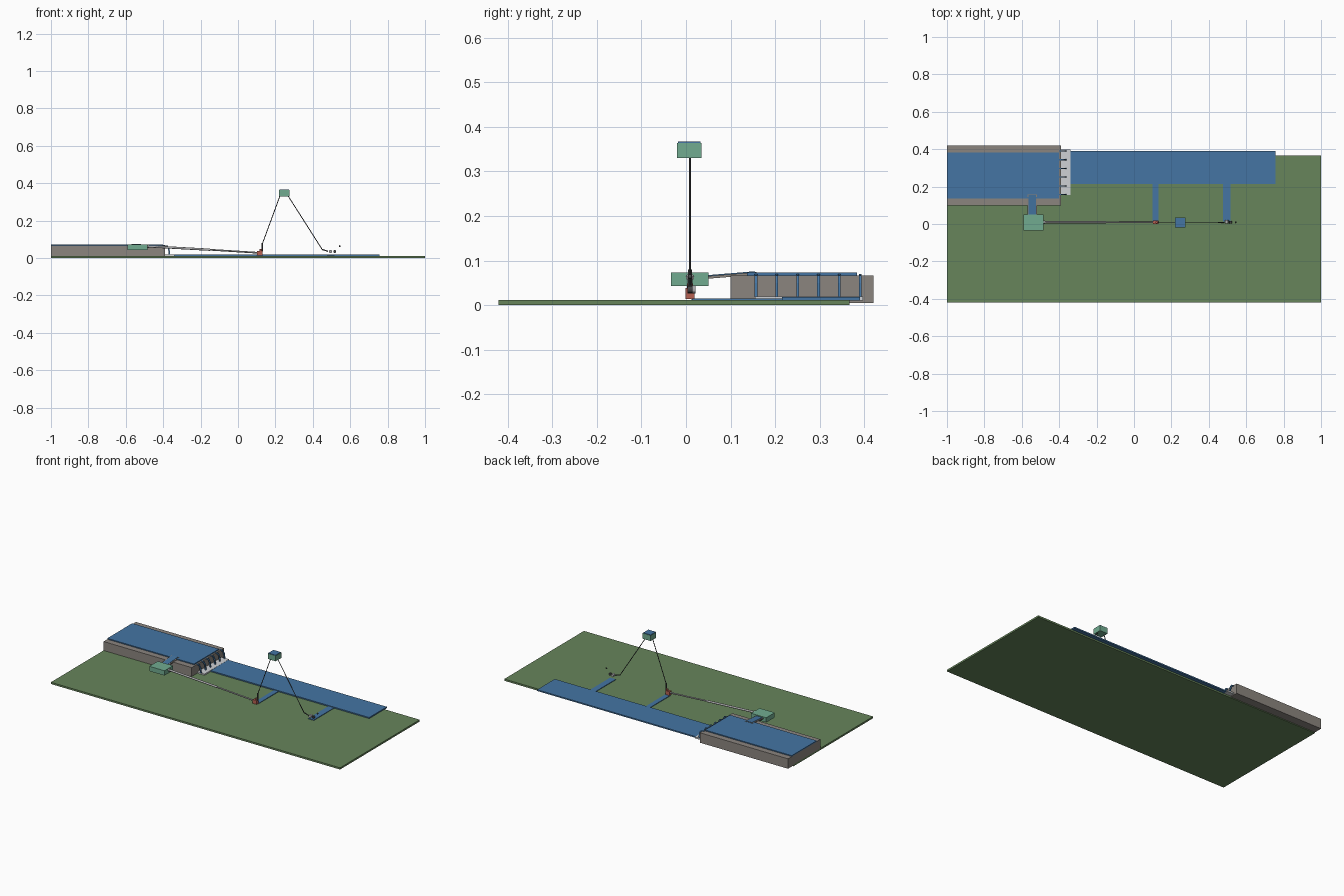
import bpy
from mathutils import Vector

if "Cube" in bpy.data.objects:
    bpy.data.objects.remove(bpy.data.objects["Cube"])


def material(name, rgb):
    m = bpy.data.materials.new(name)
    m.diffuse_color = (*rgb, 1)
    m.use_nodes = True
    m.node_tree.nodes["Principled BSDF"].inputs["Base Color"].default_value = m.diffuse_color
    return m


GRASS = material("grass green", (0.135, 0.235, 0.105))
WATER = material("water blue", (0.058, 0.178, 0.366))
STONE = material("stone grey", (0.26, 0.235, 0.212))
FOAM = material("foam white", (0.62, 0.64, 0.66))
MINT = material("tank green", (0.165, 0.41, 0.28))
RED = material("pump red", (0.47, 0.12, 0.085))
STEEL = material("pipe grey", (0.42, 0.42, 0.43))
DARK = material("dark metal", (0.06, 0.06, 0.065))


def mesh(name, verts, faces, mat):
    me = bpy.data.meshes.new(name)
    me.from_pydata(verts, [], faces)
    me.materials.append(mat)
    ob = bpy.data.objects.new(name, me)
    bpy.context.collection.objects.link(ob)
    return ob


def box(name, x, y, z, mat):
    """Box from (min, max) ranges."""
    v = [(a, b, c) for a in x for b in y for c in z]
    f = [(0, 1, 3, 2), (4, 6, 7, 5), (0, 4, 5, 1),
         (2, 3, 7, 6), (0, 2, 6, 4), (1, 5, 7, 3)]
    return mesh(name, v, f, mat)


def rod(name, a, b, r, mat, sides=12):
    """Round bar between two points."""
    a, b = Vector(a), Vector(b)
    bpy.ops.mesh.primitive_cylinder_add(vertices=sides, radius=r, depth=(b - a).length,
                                        location=(a + b) / 2)
    ob = bpy.context.object
    ob.name = name
    ob.rotation_euler = (b - a).to_track_quat('Z', 'Y').to_euler()
    ob.data.materials.append(mat)
    bpy.ops.object.shade_smooth_by_angle()
    return ob


def ball(name, loc, r, mat):
    bpy.ops.mesh.primitive_uv_sphere_add(segments=12, ring_count=8, radius=r, location=loc)
    ob = bpy.context.object
    ob.name = name
    ob.data.materials.append(mat)
    bpy.ops.object.shade_smooth_by_angle()


# Ground, raised reservoir and river
box("ground", (-1, 1), (-0.42, 0.367), (0, 0.011), GRASS)
box("reservoir_wall", (-1, -0.39), (0.1, 0.42), (0.005, 0.067), STONE)
box("reservoir_water", (-1, -0.40), (0.137, 0.383), (0.066, 0.073), WATER)
box("river", (-0.345, 0.757), (0.215, 0.39), (0.01, 0.018), WATER)
box("foam_pool", (-0.39, -0.34), (0.155, 0.397), (0.01, 0.019), FOAM)

# Falling water jets along the dam face
for i in range(6):
    y = 0.157 + i * 0.0467
    prof = [(-0.40, 0.070), (-0.375, 0.066), (-0.366, 0.05), (-0.362, 0.018),
            (-0.370, 0.018), (-0.374, 0.048), (-0.380, 0.06), (-0.40, 0.064)]
    n = len(prof)
    v = [(x, y + s * 0.003, z) for s in (-1, 1) for x, z in prof]
    quads = [(k, (k + 1) % n, (k + 1) % n + n, k + n) for k in range(n)]
    quads += [(k, n - 1 - k, n - 2 - k, k + 1) for k in range(n // 2 - 1)]
    quads += [(k + 1 + n, 2 * n - 2 - k, 2 * n - 1 - k, k + n) for k in range(n // 2 - 1)]
    mesh("water_jet", v, quads, WATER)

# Supply channel into the head tank, gently sloped
def sloped(name, x, y, z0, z1, t, mat):
    ob = box(name, x, y, (0, t), mat)
    for v in ob.data.vertices:
        v.co.z += z0 if v.co.y < sum(y) / 2 else z1


sloped("channel_bed", (-0.57, -0.518), (0.045, 0.158), 0.059, 0.068, 0.006, STONE)
sloped("channel_water", (-0.563, -0.525), (0.045, 0.155), 0.062, 0.071, 0.005, WATER)
box("head_tank", (-0.59, -0.485), (-0.034, 0.05), (0.043, 0.073), MINT)

# Drive pipe from the head tank to the pump
Y = 0.009
rod("drive_pipe_upper", (-0.487, Y, 0.063), (-0.15, Y, 0.0445), 0.006, STEEL)
rod("drive_pipe_lower", (-0.16, Y, 0.045), (0.11, Y, 0.028), 0.0045, STEEL)
rod("drive_pipe_collar", (-0.487, Y, 0.063), (-0.475, Y, 0.0623), 0.009, STEEL)

# Pump body with its pressure vessel
box("pump_body", (0.102, 0.13), (Y - 0.01, Y + 0.01), (0.014, 0.038), RED)
rod("pressure_vessel", (0.122, Y, 0.037), (0.122, Y, 0.048), 0.007, RED)
rod("pump_riser", (0.13, Y, 0.036), (0.131, Y, 0.08), 0.004, DARK)

# Return channels to the river
box("pump_return", (0.1, 0.13), (0.012, 0.22), (0.01, 0.0145), WATER)
box("turbine_return", (0.476, 0.515), (0.014, 0.22), (0.01, 0.0145), WATER)

# High tank with delivery and outlet pipes
box("high_tank", (0.22, 0.275), (-0.02, 0.035), (0.33, 0.364), MINT)
box("high_tank_water", (0.222, 0.273), (-0.018, 0.033), (0.363, 0.367), WATER)
rod("delivery_pipe", (0.131, Y, 0.078), (0.226, Y, 0.337), 0.0022, DARK, 8)
rod("outlet_pipe", (0.266, Y, 0.335), (0.45, Y, 0.046), 0.0022, DARK, 8)
rod("nozzle", (0.449, Y, 0.046), (0.482, Y, 0.036), 0.003, DARK, 8)

# Turbine wheel, generator and lamp
rod("turbine_wheel", (0.495, Y - 0.006, 0.035), (0.495, Y + 0.012, 0.035), 0.009, STEEL)
rod("generator", (0.517, Y - 0.006, 0.035), (0.517, Y + 0.006, 0.035), 0.008, DARK)
ball("lamp", (0.544, Y, 0.064), 0.005, DARK)
